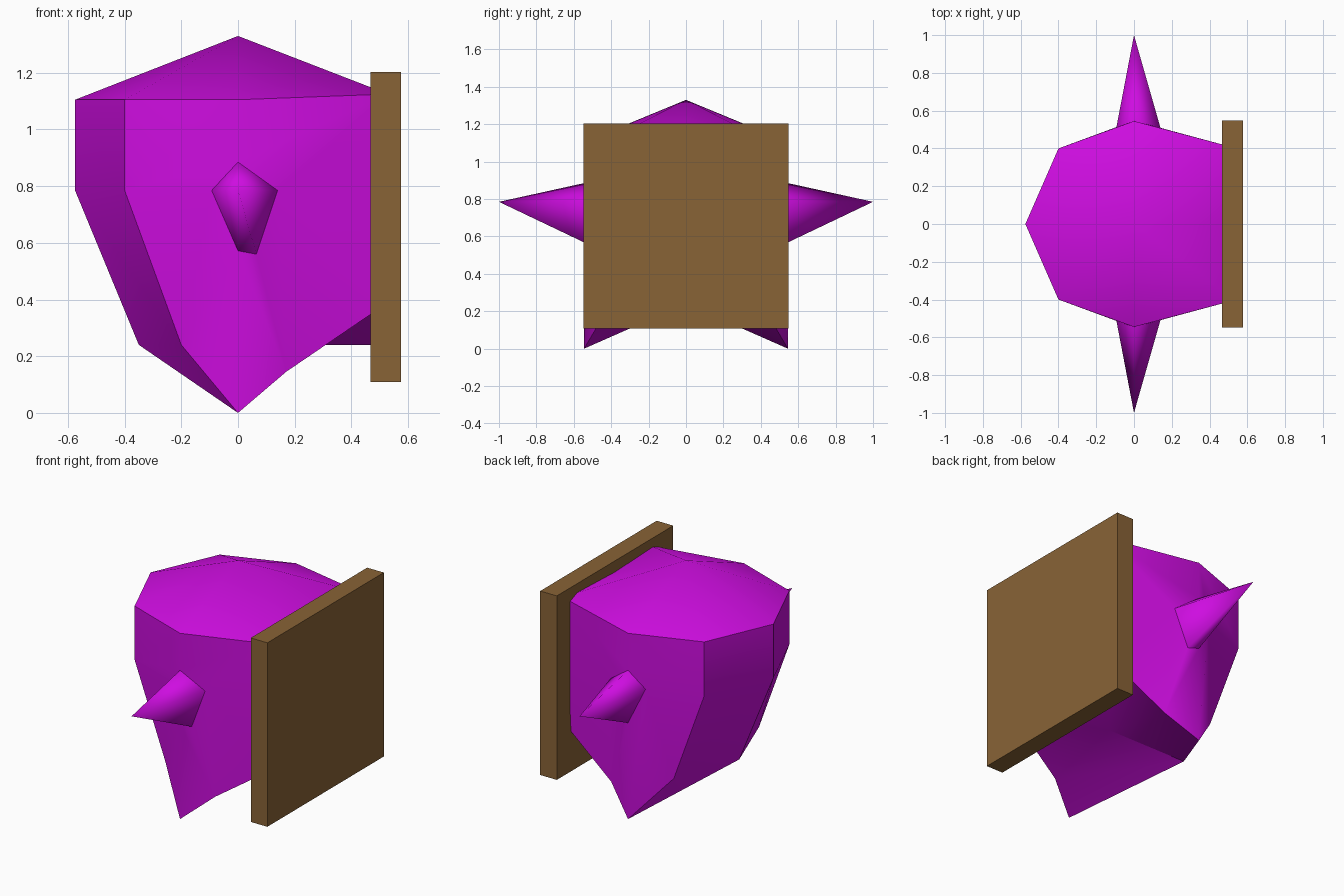
import bpy
import bmesh
from math import radians

if "Cube" in bpy.data.objects:
    bpy.data.objects.remove(bpy.data.objects["Cube"])


def material(name, color):
    mat = bpy.data.materials.new(name)
    mat.diffuse_color = color
    mat.use_nodes = True
    mat.node_tree.nodes["Principled BSDF"].inputs["Base Color"].default_value = mat.diffuse_color
    return mat


purple = material("purple", (0.62, 0.004, 0.75, 1))
brown = material("brown", (0.25, 0.125, 0.037, 1))


def make_object(name, bm, mat):
    bmesh.ops.recalc_face_normals(bm, faces=bm.faces[:])
    mesh = bpy.data.meshes.new(name)
    bm.to_mesh(mesh)
    bm.free()
    mesh.materials.append(mat)
    obj = bpy.data.objects.new(name, mesh)
    bpy.context.collection.objects.link(obj)
    return obj


# Faceted body with side spike: back half (y >= 0), then mirrored
points = {
    "apex": (0, 0, 1.33),
    "top_l": (-0.575, 0, 1.105), "top_lc": (-0.4, 0.4, 1.105),
    "top_c": (0, 0.545, 1.105), "top_rc": (0.53, 0.404, 1.125), "top_r": (0.53, 0, 1.11),
    "mid_l": (-0.575, 0, 0.785), "mid_lc": (-0.4, 0.4, 0.785),
    "low_l": (-0.35, 0, 0.24), "low_lc": (-0.2, 0.4, 0.24), "tip": (0, 0.545, 0),
    "low_rc": (0.17, 0.46, 0.145), "end_c": (0.53, 0.404, 0.39),
    "valley": (0.17, 0, 0.24), "end": (0.53, 0, 0.24),
    "sp_tip": (0, 1, 0.785), "sp_l": (-0.093, 0.513, 0.785), "sp_t": (0, 0.545, 0.885),
    "sp_r": (0.14, 0.509, 0.785), "sp_br": (0.065, 0.528, 0.56), "sp_bl": (0, 0.545, 0.572),
}
faces = [
    # roof
    "apex top_l top_lc", "apex top_lc top_c", "apex top_c top_rc", "apex top_rc top_r",
    # walls
    "top_l mid_l mid_lc top_lc", "top_lc mid_lc sp_l sp_t top_c",
    "mid_l low_l low_lc mid_lc", "mid_lc low_lc tip sp_bl sp_l",
    "sp_bl tip low_rc sp_br", "sp_r sp_br low_rc end_c",
    "top_c sp_t sp_r end_c top_rc",
    # spike
    "sp_tip sp_l sp_t", "sp_tip sp_t sp_r", "sp_tip sp_r sp_br",
    "sp_tip sp_br sp_bl", "sp_tip sp_bl sp_l",
    # underside and end against the board
    "low_l tip low_lc", "low_l valley low_rc tip",
    "valley end end_c low_rc", "top_r top_rc end_c end",
]
bm = bmesh.new()
verts = {k: bm.verts.new(p) for k, p in points.items()}
for f in faces:
    bm.faces.new([verts[k] for k in f.split()])
bmesh.ops.mirror(bm, geom=bm.verts[:] + bm.edges[:] + bm.faces[:], axis='Y', merge_dist=0.001)
bmesh.ops.remove_doubles(bm, verts=bm.verts[:], dist=0.001)
body = make_object("body", bm, purple)
body.select_set(True)
bpy.context.view_layer.objects.active = body
bpy.ops.object.shade_smooth_by_angle(angle=radians(40))

# Keep the spikes and the fold below them softly shaded
for edge in body.data.edges:
    a, b = (body.data.vertices[i].co for i in edge.vertices)
    on_spike = max(abs(a.y), abs(b.y)) > 0.9
    fold = max(abs(a.x), abs(b.x)) < 0.01 and max(a.z, b.z) < 0.6
    if on_spike or fold:
        edge.use_edge_sharp = False

# Mounting board
bm = bmesh.new()
bmesh.ops.create_cube(bm, size=1)
bmesh.ops.scale(bm, vec=(0.109, 1.094, 1.094), verts=bm.verts[:])
bmesh.ops.translate(bm, vec=(0.5215, 0, 0.656), verts=bm.verts[:])
make_object("board", bm, brown)
